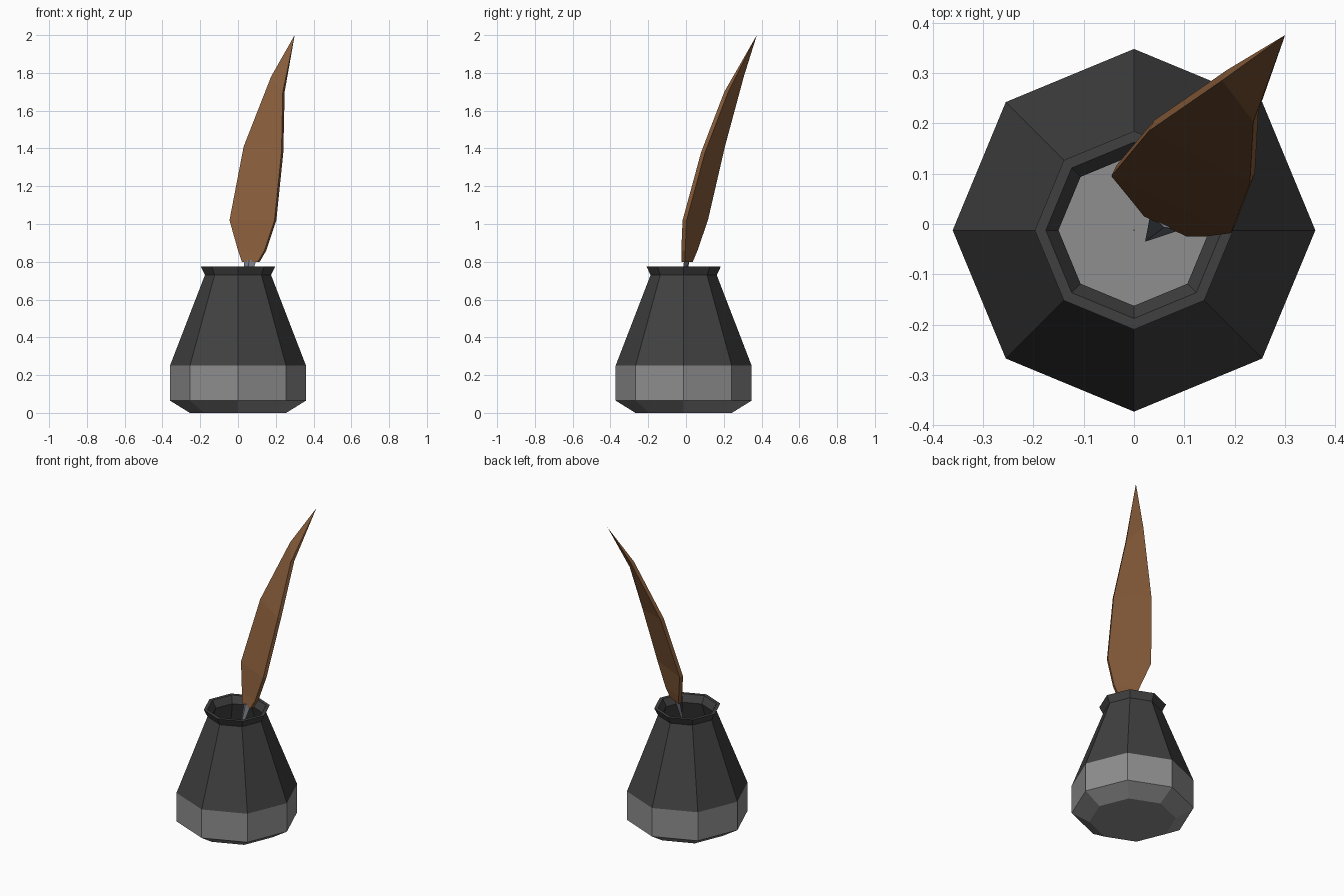
import bpy, bmesh, math
from mathutils import Vector

if "Cube" in bpy.data.objects:
    bpy.data.objects.remove(bpy.data.objects["Cube"])


def material(name, rgb):
    lin = [((c / 255 + 0.055) / 1.055) ** 2.4 if c > 10 else c / 3295 for c in rgb]
    m = bpy.data.materials.new(name)
    m.diffuse_color = (*lin, 1)
    m.use_nodes = True
    m.node_tree.nodes["Principled BSDF"].inputs["Base Color"].default_value = m.diffuse_color
    return m


DARK = material("dark glass", (64, 64, 64))
GREY = material("mid grey", (142, 142, 142))
BROWN = material("feather brown", (135, 92, 58))
STEEL = material("nib steel", (125, 128, 138))


def finish(bm, name, mat):
    me = bpy.data.meshes.new(name)
    bm.to_mesh(me)
    bm.free()
    me.materials.append(mat)
    ob = bpy.data.objects.new(name, me)
    bpy.context.collection.objects.link(ob)
    return ob


def lathe(name, profile, mat, cap_first=False, sides=8, cy=-0.0125):
    """Revolve (radius, z) points, listed so that faces point outward."""
    bm = bmesh.new()
    rings = []
    for r, z in profile:
        rings.append([bm.verts.new((r * math.cos(a), cy + r * math.sin(a), z))
                      for a in (2 * math.pi * i / sides for i in range(sides))])
    for a, b in zip(rings, rings[1:]):
        for i in range(sides):
            j = (i + 1) % sides
            bm.faces.new((a[i], a[j], b[j], b[i]))
    if cap_first:
        bm.faces.new(rings[0][::-1])
    return finish(bm, name, mat)


# bottle: grey base band, dark shoulder with rim and inner wall
lathe("bottle_base", [(0.255, 0), (0.36, 0.065), (0.36, 0.25)], GREY, cap_first=True)
lathe("bottle_body", [(0.36, 0.25), (0.175, 0.73), (0.197, 0.775), (0.175, 0.775),
                      (0.15, 0.73), (0.235, 0.5)], DARK)

# ink surface inside the bottle
ink = lathe("ink_surface", [(0.235, 0.5), (0.001, 0.5)], GREY)

# feather: left and right edges of the front face, ending in a point
left = [(0.02, 0.015, 0.80), (0.0, 0.04, 0.86), (-0.045, 0.095, 1.02),
        (0.03, 0.185, 1.41), (0.175, 0.285, 1.78)]
right = [(0.105, -0.025, 0.80), (0.14, -0.025, 0.86), (0.193, -0.018, 1.02),
         (0.23, 0.08, 1.38), (0.237, 0.203, 1.70)]
thick = Vector((0.01, 0.021, 0))
bm = bmesh.new()
rows = []
for l, r in zip(left, right):
    l, r = Vector(l), Vector(r)
    rows.append([bm.verts.new(p) for p in (l, r, r + thick, l + thick)])
tip = bm.verts.new((0.30, 0.375, 2.0))
bm.faces.new(rows[0][::-1])
for a, b in zip(rows, rows[1:]):
    for i in range(4):
        j = (i + 1) % 4
        bm.faces.new((a[i], a[j], b[j], b[i]))
for i in range(4):
    bm.faces.new((rows[-1][i], rows[-1][(i + 1) % 4], tip))
bmesh.ops.recalc_face_normals(bm, faces=bm.faces)
finish(bm, "feather", BROWN)

# nib: slim pointed spike below the feather
bm = bmesh.new()
across = Vector((0.9, -0.42, 0)) * 0.036
depth = Vector((0.42, 0.9, 0)) * 0.013
top = Vector((0.065, 0.005, 0.81))
point = bm.verts.new((0.022, -0.035, 0.58))
ring = [bm.verts.new(top + o) for o in (across, depth, -across, -depth)]
bm.faces.new(ring)
for i in range(4):
    bm.faces.new((ring[i], point, ring[(i + 1) % 4]))
bmesh.ops.recalc_face_normals(bm, faces=bm.faces)
finish(bm, "nib", STEEL)
